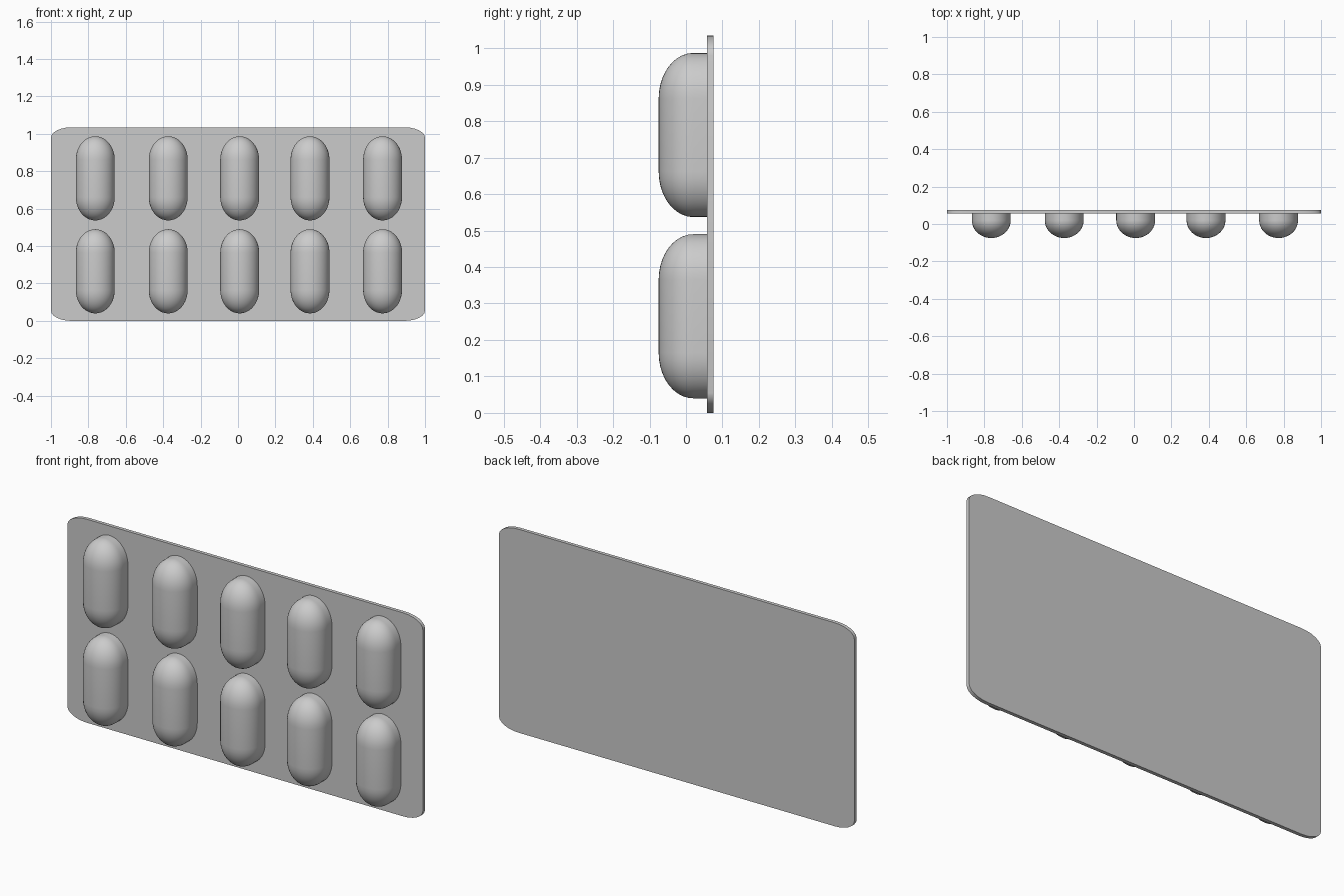
import bpy, bmesh
from math import sin, cos, pi

cube = bpy.data.objects.get("Cube")
if cube:
    bpy.data.objects.remove(cube)

FRONT, BACK = 0.057, 0.075      # faces of the backing sheet
HEIGHT = 1.035

grey = bpy.data.materials.new("foil grey")
grey.use_nodes = True
colour = (0.6, 0.6, 0.6, 1)
grey.diffuse_color = colour
grey.node_tree.nodes["Principled BSDF"].inputs["Base Color"].default_value = colour


def finish(bm, name):
    bmesh.ops.recalc_face_normals(bm, faces=bm.faces)
    mesh = bpy.data.meshes.new(name)
    bm.to_mesh(mesh)
    bm.free()
    mesh.materials.append(grey)
    obj = bpy.data.objects.new(name, mesh)
    bpy.context.collection.objects.link(obj)
    bpy.ops.object.select_all(action="DESELECT")
    bpy.context.view_layer.objects.active = obj
    obj.select_set(True)
    bpy.ops.object.shade_smooth_by_angle(angle=pi / 6)
    return obj


def backing_sheet():
    # Rectangle with elliptical corners, extruded backwards
    rx, rz, steps = 0.11, 0.055, 6
    bm = bmesh.new()
    ring = []
    for k, (sx, sz) in enumerate([(1, 1), (-1, 1), (-1, -1), (1, -1)]):
        for i in range(steps + 1):
            a = (k + i / steps) * pi / 2
            ring.append(bm.verts.new((sx * (1 - rx) + rx * cos(a), FRONT,
                                      HEIGHT / 2 + sz * (HEIGHT / 2 - rz) + rz * sin(a))))
    face = bm.faces.new(ring)
    out = bmesh.ops.extrude_face_region(bm, geom=[face])
    moved = [g for g in out["geom"] if isinstance(g, bmesh.types.BMVert)]
    bmesh.ops.translate(bm, verts=moved, vec=(0, BACK - FRONT, 0))
    finish(bm, "backing_sheet")


def blister(name, x, z):
    # Half capsule spun from its outline, with a straight skirt to the sheet
    radius, cap, half, depth, centre = 0.104, 0.125, 0.225, 0.095, 0.02
    steps = 10
    bm = bmesh.new()
    top = [(radius * sin(i / steps * pi / 2), half - cap + cap * cos(i / steps * pi / 2))
           for i in range(steps + 1)]
    outline = top + [(r, -h) for r, h in reversed(top)]
    verts = [bm.verts.new((r, 0, h)) for r, h in outline]
    edges = [bm.edges.new(pair) for pair in zip(verts, verts[1:])]
    bmesh.ops.spin(bm, geom=verts + edges, cent=(0, 0, 0), axis=(0, 0, 1),
                   angle=-pi, steps=20)
    bmesh.ops.remove_doubles(bm, verts=bm.verts, dist=0.0001)
    bmesh.ops.scale(bm, verts=bm.verts, vec=(1, depth / radius, 1))
    rim = [e for e in bm.edges if e.is_boundary]
    out = bmesh.ops.extrude_edge_only(bm, edges=rim)
    moved = [g for g in out["geom"] if isinstance(g, bmesh.types.BMVert)]
    bmesh.ops.translate(bm, verts=moved, vec=(0, FRONT - centre, 0))
    obj = finish(bm, name)
    obj.location = (x, centre, z)


backing_sheet()
for row, z in (("lower", 0.265), ("upper", 0.762)):
    for i, x in enumerate((-0.763, -0.373, 0.009, 0.385, 0.773)):
        blister(f"{row}_blister_{i + 1}", x, z)
